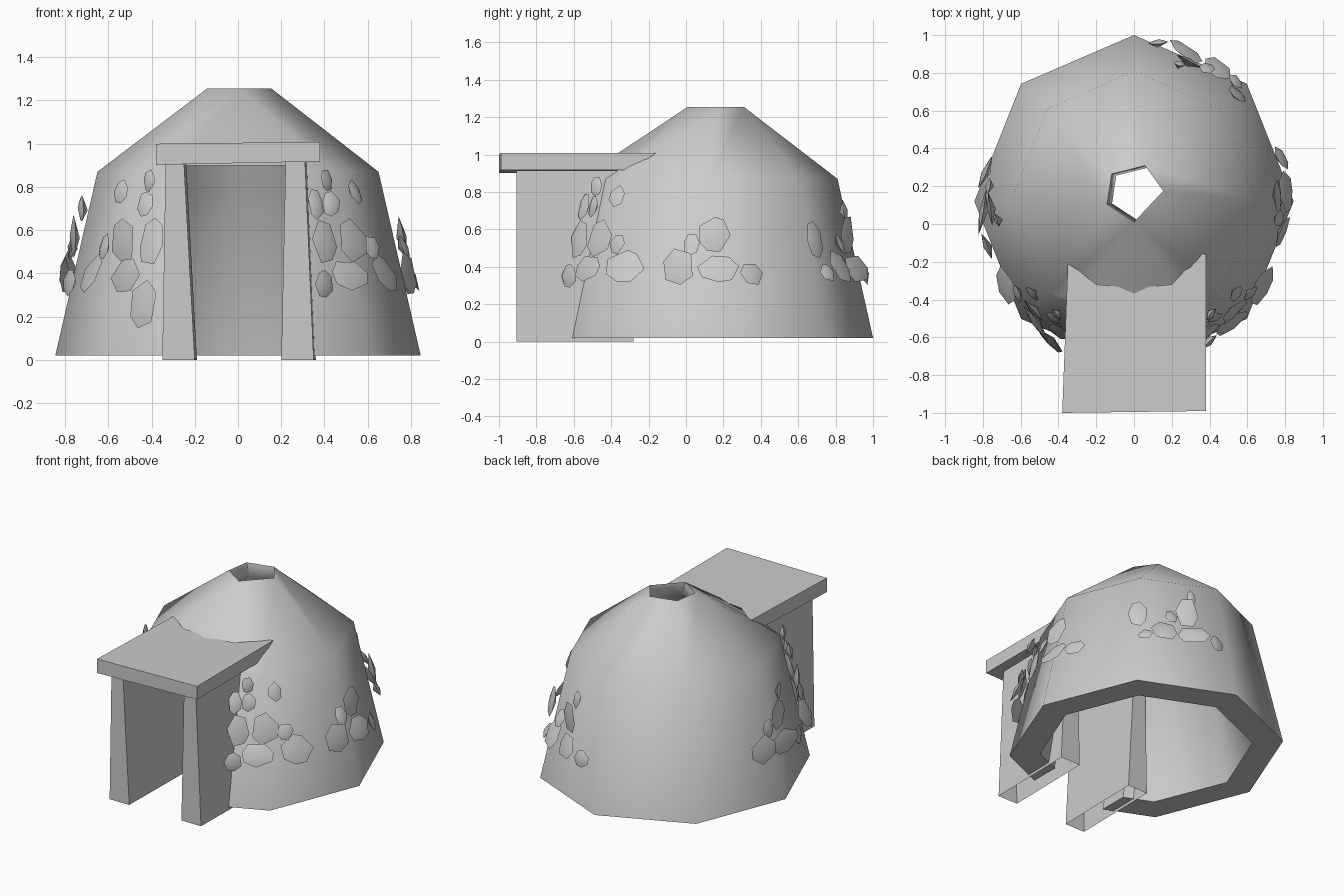
import bpy, bmesh, math, random
from mathutils import Vector, Matrix

random.seed(4)
cube = bpy.data.objects.get("Cube")
if cube:
    bpy.data.objects.remove(cube, do_unlink=True)

grey = (0.6, 0.6, 0.6, 1)
clay = bpy.data.materials.new("grey_clay")
clay.use_nodes = True
clay.diffuse_color = grey
clay.node_tree.nodes["Principled BSDF"].inputs["Base Color"].default_value = grey


def make_object(name, bm):
    mesh = bpy.data.meshes.new(name)
    bm.to_mesh(mesh)
    bm.free()
    mesh.materials.append(clay)
    obj = bpy.data.objects.new(name, mesh)
    bpy.context.collection.objects.link(obj)
    return obj


def activate(obj):
    bpy.ops.object.select_all(action='DESELECT')
    obj.select_set(True)
    bpy.context.view_layer.objects.active = obj


def smooth(obj, degrees):
    activate(obj)
    bpy.ops.object.shade_smooth_by_angle(angle=math.radians(degrees))


def join_rings(bm, lower, upper):
    # Repeated vertices collapse a quad to a triangle
    count = len(lower)
    for i in range(count):
        j = (i + 1) % count
        verts = list(dict.fromkeys([lower[i], lower[j], upper[j], upper[i]]))
        if len(verts) > 2:
            bm.faces.new(verts)


def prism(name, low, high, open_bottom=False):
    bm = bmesh.new()
    lower = [bm.verts.new(p) for p in low]
    upper = [bm.verts.new(p) for p in high]
    join_rings(bm, lower, upper)
    bm.faces.new(upper)
    bottom = bm.faces.new(lower[::-1])
    bmesh.ops.recalc_face_normals(bm, faces=bm.faces)
    if open_bottom:
        bm.faces.remove(bottom)
    return make_object(name, bm)


# Hut shell: thick eight-sided wall and roof with a five-sided smoke hole
hut_y = .12
base_x, base_y, base_z = .845, .88, .02
eave_x, eave_y, eave_z = .65, .69, .87


def octagon(bm, rx, ry, z):
    angles = [k * math.pi / 4 for k in range(8)]
    return [bm.verts.new((rx * math.cos(a), hut_y + ry * math.sin(a), z)) for a in angles]


def smoke_ring(bm, scale, shift, z):
    centre_y, radius = .165, .155 * scale
    corners = []
    for degrees in (4, 68, 140, 203, 270):
        a = math.radians(degrees)
        corners.append(bm.verts.new((shift + radius * math.cos(a),
                                     centre_y + radius * math.sin(a), z)))
    return [corners[k] for k in (0, 1, 1, 2, 3, 3, 4, 4)]


bm = bmesh.new()
rings = [octagon(bm, base_x, base_y, base_z), octagon(bm, eave_x, eave_y, eave_z),
         smoke_ring(bm, 1, 0, 1.255), smoke_ring(bm, .92, .015, 1.17),
         octagon(bm, .51, .53, .78), octagon(bm, .66, .68, base_z)]
for k, ring in enumerate(rings):
    join_rings(bm, ring, rings[(k + 1) % len(rings)])
bmesh.ops.recalc_face_normals(bm, faces=bm.faces)
shell = make_object("hut_shell", bm)

# Doorway opening
bm = bmesh.new()
bmesh.ops.create_cube(bm, size=1, matrix=Matrix.Translation((0, -.6, .4))
                      @ Matrix.Diagonal((.56, .9, 1, 1)))
cutter = make_object("doorway_cutter", bm)
cutter.hide_render = True
doorway = shell.modifiers.new("doorway", 'BOOLEAN')
doorway.operation = 'DIFFERENCE'
doorway.solver = 'EXACT'
doorway.object = cutter
activate(shell)
bpy.ops.object.modifier_apply(modifier=doorway.name)
bpy.data.objects.remove(cutter, do_unlink=True)
smooth(shell, 60)


# Tapered door posts
def post(name, bottom, top):
    def outline(span, z):
        a, b = span
        lean = .01
        return [(a, -.905, z), (b, -.905, z), (b + lean, -.28, z), (a + lean, -.28, z)]
    prism(name, outline(bottom, 0), outline(top, .915), open_bottom=True)


post("right_door_post", (-.35, -.2), (-.335, -.25))
post("left_door_post", (.2, .35), (.22, .31))

# Porch slab, its rear edge following the hut roof
front = [(-.38, -1), (.38, -.99)]
rear = [(.38, -.16), (.35, -.16), (.2, -.32), (0, -.34), (-.2, -.32), (-.35, -.2)]
undercut = [(x, y - .13) for x, y in rear]
prism("porch_slab",
      [(x, y, .91 + .02 * x) for x, y in front + undercut],
      [(x, y, 1.004 + .012 * x) for x, y in front + rear])


# Wall stones: irregular lens shapes standing just proud of the wall
def stone(name, facing, u, z, width, tall):
    t = (z - base_z) / (eave_z - base_z)
    proud = 1.06
    rx = proud * (base_x + t * (eave_x - base_x))
    ry = proud * (base_y + t * (eave_y - base_y))
    # Angle round the hut from the offset across the side it faces
    if facing in ("front", "back"):
        across = Vector((1, 0, 0))
        angle = math.acos(u / rx) * (1 if facing == "back" else -1)
    else:
        across = Vector((0, 1, 0))
        angle = math.asin((u - hut_y) / ry)
        if facing == "right":
            angle = math.pi - angle
    centre = Vector((rx * math.cos(angle), hut_y + ry * math.sin(angle), z))
    normal = Vector((math.cos(angle) / rx, math.sin(angle) / ry, .3)).normalized()
    side = Vector((0, 0, 1)).cross(normal).normalized()
    up = normal.cross(side)
    width /= max(.5, abs(side.dot(across)))
    tilt_x, tilt_y = random.uniform(-.25, .25), random.uniform(-.25, .25)
    turn = random.random()
    count = random.choice((6, 7))
    bm = bmesh.new()
    rim = []
    for k in range(count):
        a = (k + turn + random.uniform(-.2, .2)) * math.tau / count
        r = random.uniform(.48, .56)
        x, y = r * width * math.cos(a), r * tall * math.sin(a)
        rim.append(bm.verts.new(centre + side * x + up * y + normal * (tilt_x * x + tilt_y * y)))
    # Low crown outside, deeper point towards the wall
    for depth in (.018, -.03):
        tip = bm.verts.new(centre + normal * depth)
        for k in range(count):
            bm.faces.new((rim[k], rim[(k + 1) % count], tip))
    bmesh.ops.recalc_face_normals(bm, faces=bm.faces)
    smooth(make_object(name, bm), 55)


def cluster(label, facing, stones, centre=0, spread=1):
    # A negative spread mirrors the cluster, a small one tightens it
    for k, (u, z, width, tall) in enumerate(stones):
        stone(f"{label}_stone_{k + 1}", facing,
              centre + spread * u, z, abs(spread) * width, tall)


# Stones either side of the door: offset, height, width, tall
door_stones = [(.54, .78, .06, .12), (.41, .83, .06, .1), (.43, .72, .07, .12),
               (.53, .55, .12, .21), (.4, .55, .11, .22), (.62, .52, .06, .12),
               (.68, .4, .11, .18), (.52, .39, .16, .15)]
cluster("front_left", "front", door_stones + [(.4, .35, .09, .12), (.36, .72, .07, .14)])
cluster("front_right", "front", door_stones + [(.44, .26, .14, .22)], spread=-1)

# One cluster repeated on the sides and back
side_stones = [(0, .57, .16, .2), (-.12, .52, .09, .12), (-.19, .4, .17, .19),
               (.02, .39, .22, .16), (.2, .36, .13, .12), (.06, .7, .07, .12)]
cluster("left", "left", side_stones[:5], centre=.15)
cluster("right", "right", side_stones, centre=.08, spread=-1)
cluster("back", "back", side_stones, centre=.29, spread=-.8)
cluster("back_left", "back", [(.55, .54, .08, .2), (.54, .37, .07, .1)])
